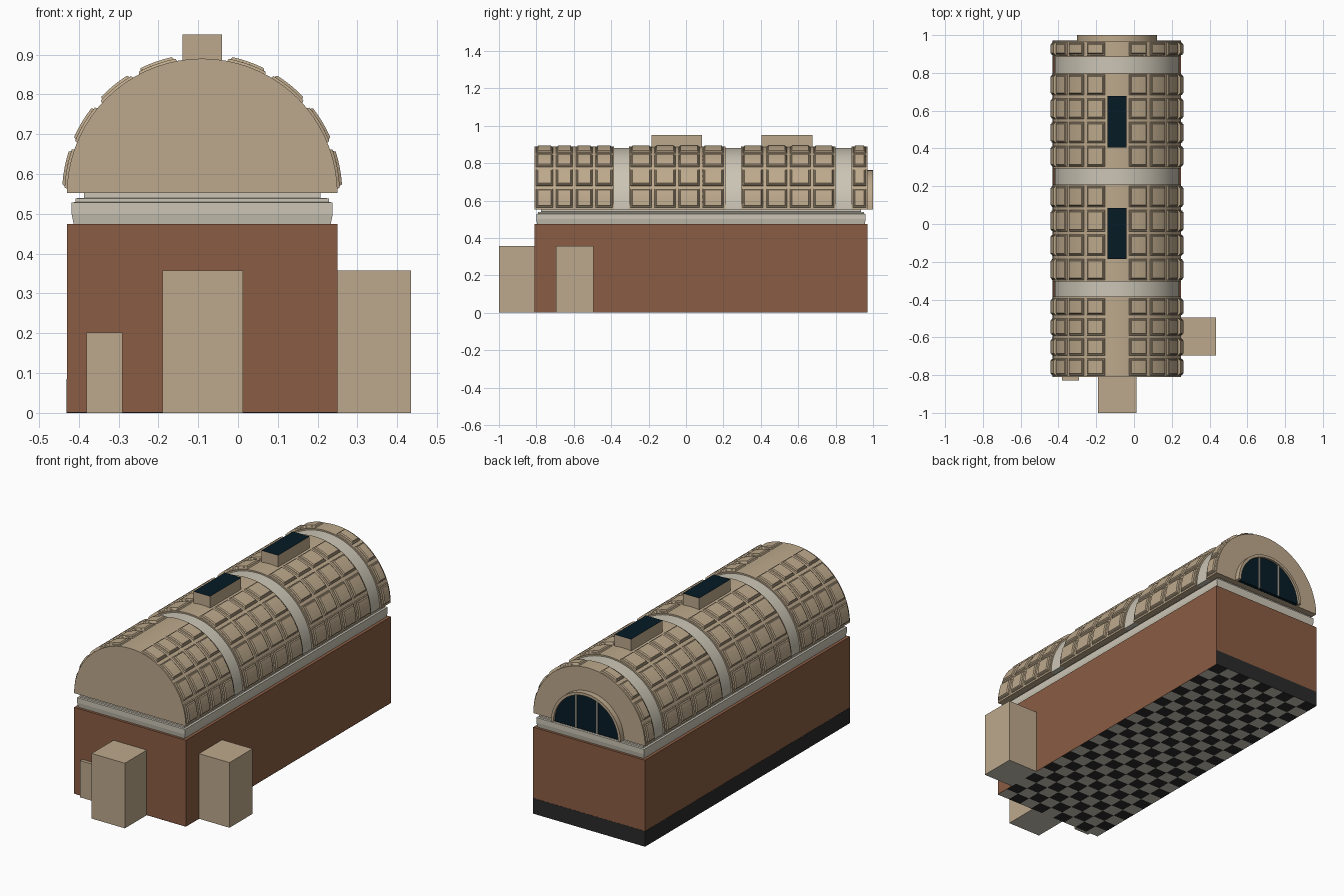
import bpy, bmesh, math

if "Cube" in bpy.data.objects:
    bpy.data.objects.remove(bpy.data.objects["Cube"])

CX, CZ = -0.09, 0.55          # axis of the vault
Y0, Y1 = -0.81, 0.97          # hall ends
HALF = 0.34                   # hall half width


def material(name, rgb):
    m = bpy.data.materials.new(name)
    lin = [((c / 255 + 0.055) / 1.055) ** 2.4 if c > 10 else c / 255 / 12.92 for c in rgb]
    m.diffuse_color = (*lin, 1)
    m.use_nodes = True
    m.node_tree.nodes["Principled BSDF"].inputs["Base Color"].default_value = m.diffuse_color
    return m


TAN = material("tan plaster", (189, 169, 140))
BRICK = material("red brown wall", (138, 92, 67))
STONE = material("pale stone", (203, 197, 181))
GLASS = material("dark blue glass", (6, 27, 38))
BASE = material("charcoal", (42, 42, 43))


def finish(name, bm, mats, smooth=False):
    bmesh.ops.recalc_face_normals(bm, faces=bm.faces)
    me = bpy.data.meshes.new(name)
    bm.to_mesh(me)
    bm.free()
    for m in mats:
        me.materials.append(m)
    ob = bpy.data.objects.new(name, me)
    bpy.context.collection.objects.link(ob)
    if smooth:
        bpy.ops.object.select_all(action='DESELECT')
        ob.select_set(True)
        bpy.context.view_layer.objects.active = ob
        bpy.ops.object.shade_smooth_by_angle(angle=math.radians(25))
    return ob


def box(name, x, y, z, mat, under=None):
    """Box between limits; the underside may have its own material."""
    bm = bmesh.new()
    bmesh.ops.create_cube(bm, size=1)
    for v in bm.verts:
        v.co = [a[0] + (c + 0.5) * (a[1] - a[0]) for a, c in zip((x, y, z), v.co)]
    if under:
        for f in bm.faces:
            f.material_index = int(f.calc_center_median().z < z[0] + 1e-4)
    return finish(name, bm, [mat, under] if under else [mat])


def arc(r, y, a0=0, a1=180, n=36):
    out = []
    for i in range(n + 1):
        t = math.radians(a0 + (a1 - a0) * i / n)
        out.append((CX + r * math.cos(t), y, max(CZ + r * math.sin(t), 0.553)))
    return out


def prism(name, outline, y_end, mat):
    """Extrude an outline lying in an xz plane along y."""
    bm = bmesh.new()
    f = bm.faces.new([bm.verts.new(p) for p in outline])
    ext = bmesh.ops.extrude_face_region(bm, geom=[f])
    for v in ext["geom"]:
        if isinstance(v, bmesh.types.BMVert):
            v.co.y = y_end
    return finish(name, bm, [mat], True)


# Hall walls, skirting and entrance blocks
box("hall_walls", (CX - HALF, CX + HALF), (Y0, Y1), (0.001, 0.475), BRICK)
box("skirting_back", (CX - HALF, CX + HALF), (Y1, Y1 + 0.001), (0, 0.085), BASE)
box("skirting_left", (CX - HALF - 0.001, CX - HALF), (Y0, Y1 + 0.001), (0, 0.085), BASE)
box("front_porch", (-0.19, 0.012), (-1.0, Y0), (0, 0.358), TAN, STONE)
box("side_porch", (0.25, 0.435), (-0.695, -0.495), (0, 0.358), TAN, STONE)
box("small_front_door", (-0.38, -0.29), (-0.828, Y0), (0, 0.202), TAN, STONE)

# Chequered floor
bm = bmesh.new()
bmesh.ops.create_grid(bm, x_segments=9, y_segments=24, size=0.5)
for v in bm.verts:
    v.co = (CX + v.co.x * 2 * HALF, (Y0 + Y1) / 2 + v.co.y * (Y1 - Y0), 0)
for f in bm.faces:
    c = f.calc_center_median()
    i = int((c.x - CX + HALF) / (2 * HALF / 9))
    j = int((c.y - Y0) / ((Y1 - Y0) / 24))
    f.material_index = (i + j) % 2
floor = finish("floor", bm, [STONE, BASE])
if floor.data.polygons[0].normal.z > 0:
    floor.data.flip_normals()

# Stepped cornice, lofted through rectangles of (inset, height)
bm = bmesh.new()
rings = []
for inset, z in ((0.017, 0.475), (0.012, 0.500), (0.012, 0.528),
                 (0.022, 0.530), (0.022, 0.539), (0.043, 0.540), (0.043, 0.555)):
    w, a, b = HALF - inset, Y0 + inset * 0.8, Y1 - inset * 0.8
    rings.append([bm.verts.new(p) for p in ((CX - w, a, z), (CX + w, a, z),
                                            (CX + w, b, z), (CX - w, b, z))])
for lo, hi in zip(rings, rings[1:]):
    for k in range(4):
        bm.faces.new((lo[k], lo[(k + 1) % 4], hi[(k + 1) % 4], hi[k]))
bm.faces.new(rings[0])
bm.faces.new(rings[-1])
finish("cornice", bm, [STONE])

# Vault bays and the recessed ribs between them: (start, end, panels)
bays = [(Y0, -0.385, 4), (-0.305, 0.21, 4), (0.295, 0.80, 4), (0.885, Y1, 1)]
for a, b, n in bays:
    prism("vault_bay", arc(HALF, a), b, TAN)
for p, q in zip(bays, bays[1:]):
    prism("vault_rib", arc(0.332, p[1]), q[0], STONE)

# Raised stepped coffer panels
bm = bmesh.new()
SEG = 4


def coffer(a0, a1, y0, y1):
    rows = []
    for r, d in ((0.337, 0.0), (0.346, 0.004), (0.346, 0.008), (0.352, 0.012)):
        da = math.degrees(d / r)
        near = arc(r, y0 + d, a0 + da, a1 - da, SEG)
        far = arc(r, y1 - d, a0 + da, a1 - da, SEG)
        rows.append([bm.verts.new(p) for p in near + far[::-1]])
    n = len(rows[0])
    for lo, hi in zip(rows, rows[1:]):
        for k in range(n):
            bm.faces.new((lo[k], lo[(k + 1) % n], hi[(k + 1) % n], hi[k]))
    top = rows[-1]
    for k in range(SEG):
        bm.faces.new((top[k], top[k + 1], top[n - 2 - k], top[n - 1 - k]))


for a, b, n in bays:
    pitch = (b - a) / n
    for i in range(n):
        for row in range(4):
            s = 2 + 20 * row
            for lo, hi in ((s, s + 17.5), (180 - s - 17.5, 180 - s)):
                coffer(lo, hi, a + i * pitch + 0.007, a + (i + 1) * pitch - 0.007)
finish("coffer_panels", bm, [TAN])

# Skylights
for a, b in ((-0.185, 0.085), (0.405, 0.677)):
    box("skylight_curb", (-0.14, -0.04), (a, b), (0.86, 0.950), TAN)
    box("skylight_glass", (-0.14, -0.04), (a, b), (0.950, 0.951), GLASS)

# Half-round back window: frame, glass, mullions
R_OUT, R_IN = 0.212, 0.197
prism("window_frame", arc(R_OUT, Y1) + arc(R_IN, Y1)[::-1], 1.0, TAN)
prism("window_glass", arc(R_IN + 0.003, Y1 - 0.002), Y1 + 0.018, GLASS)
for dx in (-0.064, 0.064):
    box("window_mullion", (CX + dx - 0.004, CX + dx + 0.004), (Y1, Y1 + 0.024),
        (0.553, CZ + math.sqrt(R_IN ** 2 - dx ** 2)), STONE)
